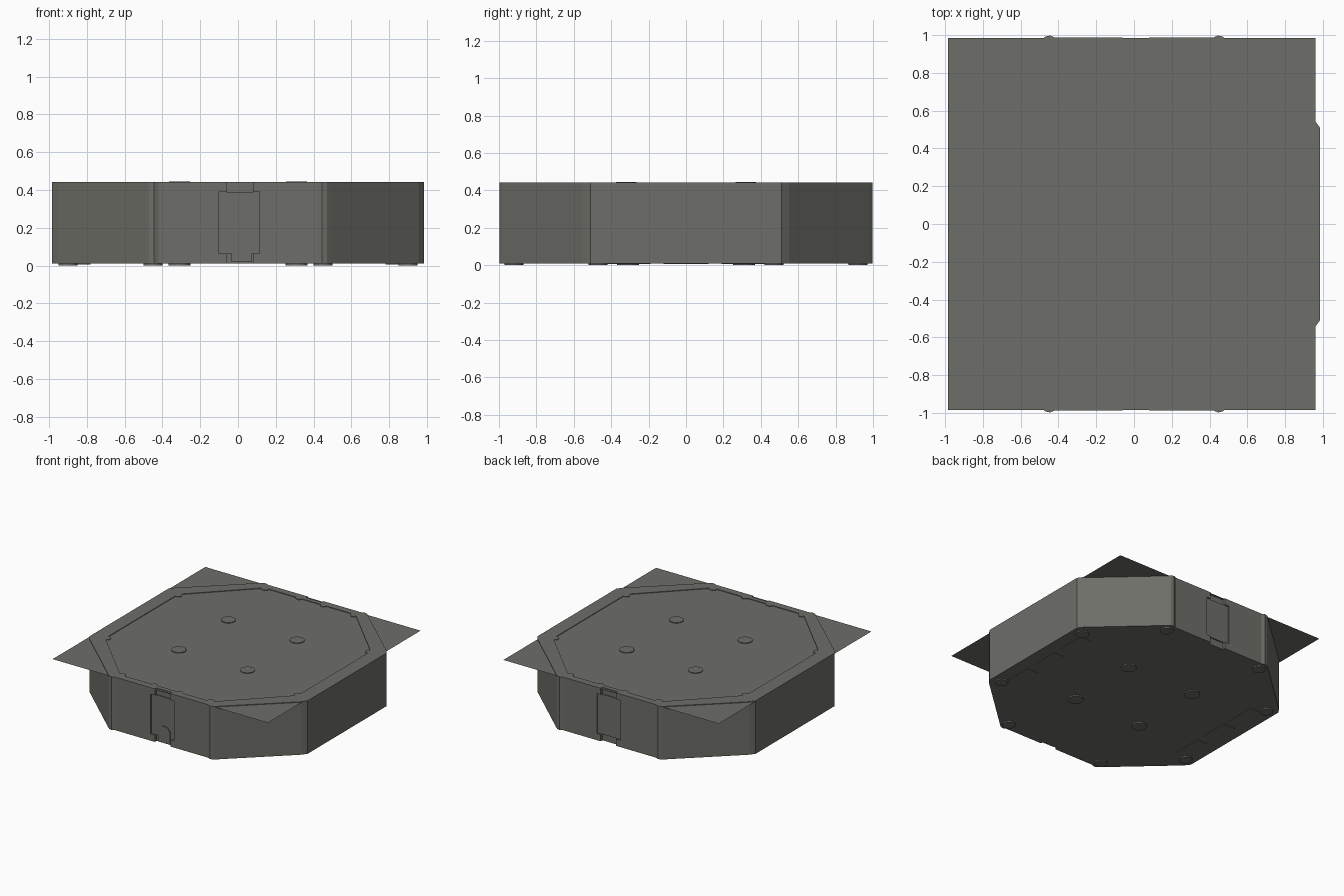
import bpy, bmesh, math
from mathutils import Matrix

cube = bpy.data.objects.get("Cube")
if cube:
    bpy.data.objects.remove(cube, do_unlink=True)

grey = bpy.data.materials.new("warm_grey")
grey.use_nodes = True
colour = (0.155, 0.156, 0.138, 1)
grey.diffuse_color = colour
grey.node_tree.nodes["Principled BSDF"].inputs["Base Color"].default_value = colour

FLOOR, RIM, BASE = 0.434, 0.443, 0.01


def finish(name, bm):
    bmesh.ops.recalc_face_normals(bm, faces=bm.faces)
    mesh = bpy.data.meshes.new(name)
    bm.to_mesh(mesh)
    bm.free()
    mesh.materials.append(grey)
    obj = bpy.data.objects.new(name, mesh)
    bpy.context.collection.objects.link(obj)
    return obj


def octagon(quarter):
    """Mirror a front-to-right quarter profile into a full closed outline."""
    def flip(pts, sx, sy):
        return [(x * sx, y * sy) for x, y in pts]
    back = quarter[::-1]
    return quarter + flip(back, 1, -1) + flip(quarter, -1, -1) + flip(back, -1, 1)


def prism(name, outline, z0, z1):
    bm = bmesh.new()
    face = bm.faces.new([bm.verts.new((x, y, z0)) for x, y in outline])
    top = bmesh.ops.extrude_face_region(bm, geom=[face])
    verts = [v for v in top["geom"] if isinstance(v, bmesh.types.BMVert)]
    bmesh.ops.translate(bm, verts=verts, vec=(0, 0, z1 - z0))
    return finish(name, bm)


def box(name, x0, x1, y0, y1, z0, z1):
    return prism(name, [(x0, y0), (x1, y0), (x1, y1), (x0, y1)], z0, z1)


def disc(name, x, y, radius, z0, z1):
    bm = bmesh.new()
    bmesh.ops.create_cone(bm, cap_ends=True, segments=24, radius1=radius, radius2=radius,
                          depth=z1 - z0, matrix=Matrix.Translation((x, y, (z0 + z1) / 2)))
    obj = finish(name, bm)
    for p in obj.data.polygons:
        p.use_smooth = abs(p.normal.z) < 0.5
    obj.data.set_sharp_from_angle(angle=math.radians(40))
    return obj


def cut(target, cutter):
    mod = target.modifiers.new(cutter.name, "BOOLEAN")
    mod.operation = "DIFFERENCE"
    mod.solver = "EXACT"
    mod.object = cutter
    cutter.hide_render = True
    cutter.hide_viewport = True
    cutter.display_type = "WIRE"


# Octagonal body with slim corner posts
outer = octagon([(0.42, -0.987), (0.445, -0.998), (0.47, -0.992), (0.49, -0.975),
                 (0.955, -0.55), (0.985, -0.51)])
inner = octagon([(0.41, -0.93), (0.87, -0.47)])
body = prism("body", outer, BASE, FLOOR)

# Raised rim around the top, hollow in the middle
rim = prism("rim", outer, FLOOR, RIM)
cut(rim, prism("rim_cutter", inner, FLOOR - 0.02, RIM + 0.02))

# Square sheet lying across the top
bm = bmesh.new()
bm.faces.new([bm.verts.new((x, y, FLOOR + 0.004)) for x, y in
              [(-0.985, -0.985), (0.96, -0.985), (0.96, 0.985), (-0.985, 0.985)]])
finish("top_sheet", bm)

# Latch recess on the front and back: a wide panel and a narrow channel
for side, label in ((-1, "front"), (1, "back")):
    panel = box(label + "_panel_cutter", -0.1, 0.115, side * 0.975, side * 1.1, 0.065, 0.39)
    channel = box(label + "_channel_cutter", -0.06, 0.08, side * 0.965, side * 1.1, -0.1, 0.6)
    for cutter in (panel, channel):
        cut(body, cutter)
    cut(rim, channel)
    box(label + "_latch_panel", -0.06, 0.08, side * 0.96, side * 0.975, 0.065, 0.39)
    for x in (-0.1, 0.12):
        disc(label + "_rim_tab", x, side * 0.935, 0.028, FLOOR, RIM)

# Small arched tab at the foot of the front latch
arch = [(0.075, 0.02), (-0.035, 0.02)]
arch += [(0.02 - 0.055 * math.cos(t * math.pi / 10), 0.1 + 0.055 * math.sin(t * math.pi / 10))
         for t in range(11)]
tab = prism("arch_tab", arch, 0, 0.008)
tab.data.transform(Matrix.Translation((0, -0.974, 0)) @ Matrix.Rotation(math.pi / 2, 4, "X"))

# Round studs above and below, feet at the corners and rim tabs inside them
for sx in (-1, 1):
    for sy in (-1, 1):
        disc("top_stud", sx * 0.31, sy * 0.32, 0.055, FLOOR, RIM + 0.001)
        disc("bottom_stud", sx * 0.31, sy * 0.31, 0.058, 0, BASE + 0.005)
        for x, y in ((0.45, 0.92), (0.9, 0.47)):
            disc("foot", sx * x, sy * y, 0.05, 0, BASE + 0.005)
        for x, y in ((0.4, 0.92), (0.86, 0.46)):
            disc("corner_tab", sx * x, sy * y, 0.028, FLOOR, RIM)

# Rows of rectangular pads under both sides
for sx in (-1, 1):
    for i in (-1, 0, 1):
        box("bottom_pad", sx * 0.83 - 0.05, sx * 0.83 + 0.05,
            i * 0.31 - 0.12, i * 0.31 + 0.12, BASE - 0.004, BASE + 0.005)
